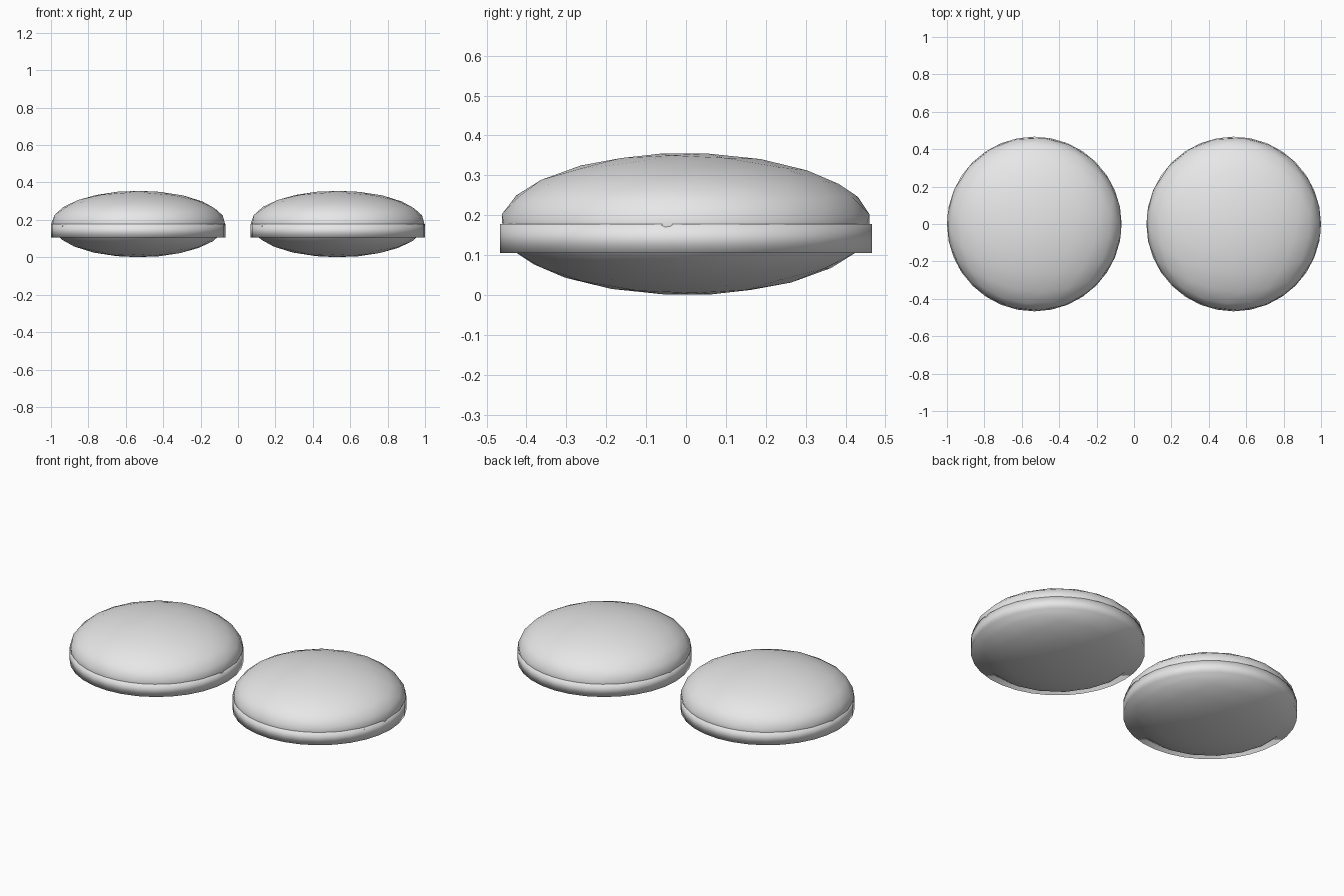
import bpy
import bmesh
from math import radians
from mathutils import Matrix

cube = bpy.data.objects.get("Cube")
if cube:
    bpy.data.objects.remove(cube)

RADIUS = 0.467
OFFSET = 0.533
MIDDLE = 0.178      # height of the widest point and of the band's top
BAND_BOTTOM = 0.105

grey = bpy.data.materials.new("light_grey")
grey.use_nodes = True
colour = (0.8, 0.8, 0.8, 1)
grey.diffuse_color = colour
grey.node_tree.nodes["Principled BSDF"].inputs["Base Color"].default_value = colour


def add_object(name, bm, x):
    mesh = bpy.data.meshes.new(name)
    bm.to_mesh(mesh)
    bm.free()
    mesh.materials.append(grey)
    for poly in mesh.polygons:
        poly.use_smooth = True
    obj = bpy.data.objects.new(name, mesh)
    obj.location.x = x
    bpy.context.collection.objects.link(obj)


def lens_body(name, x):
    # Flattened, slightly tilted sphere
    bm = bmesh.new()
    bmesh.ops.create_icosphere(bm, subdivisions=3, radius=1)
    tilt = Matrix.Rotation(radians(8), 4, "X") @ Matrix.Rotation(radians(12), 4, "Z")
    squash = Matrix.Diagonal((RADIUS, RADIUS, MIDDLE, 1))
    bm.transform(Matrix.Translation((0, 0, MIDDLE)) @ squash @ tilt)
    add_object(name, bm, x)


def rim_band(name, x):
    # Closed disc around the lower half of the body, softly shaded throughout
    bm = bmesh.new()
    height = MIDDLE - BAND_BOTTOM
    bmesh.ops.create_cone(bm, cap_ends=True, segments=32, radius1=RADIUS,
                          radius2=RADIUS, depth=height)
    bm.transform(Matrix.Translation((0, 0, BAND_BOTTOM + height / 2)))
    add_object(name, bm, x)


for side, x in (("right", -OFFSET), ("left", OFFSET)):
    lens_body(side + "_body", x)
    rim_band(side + "_rim_band", x)
